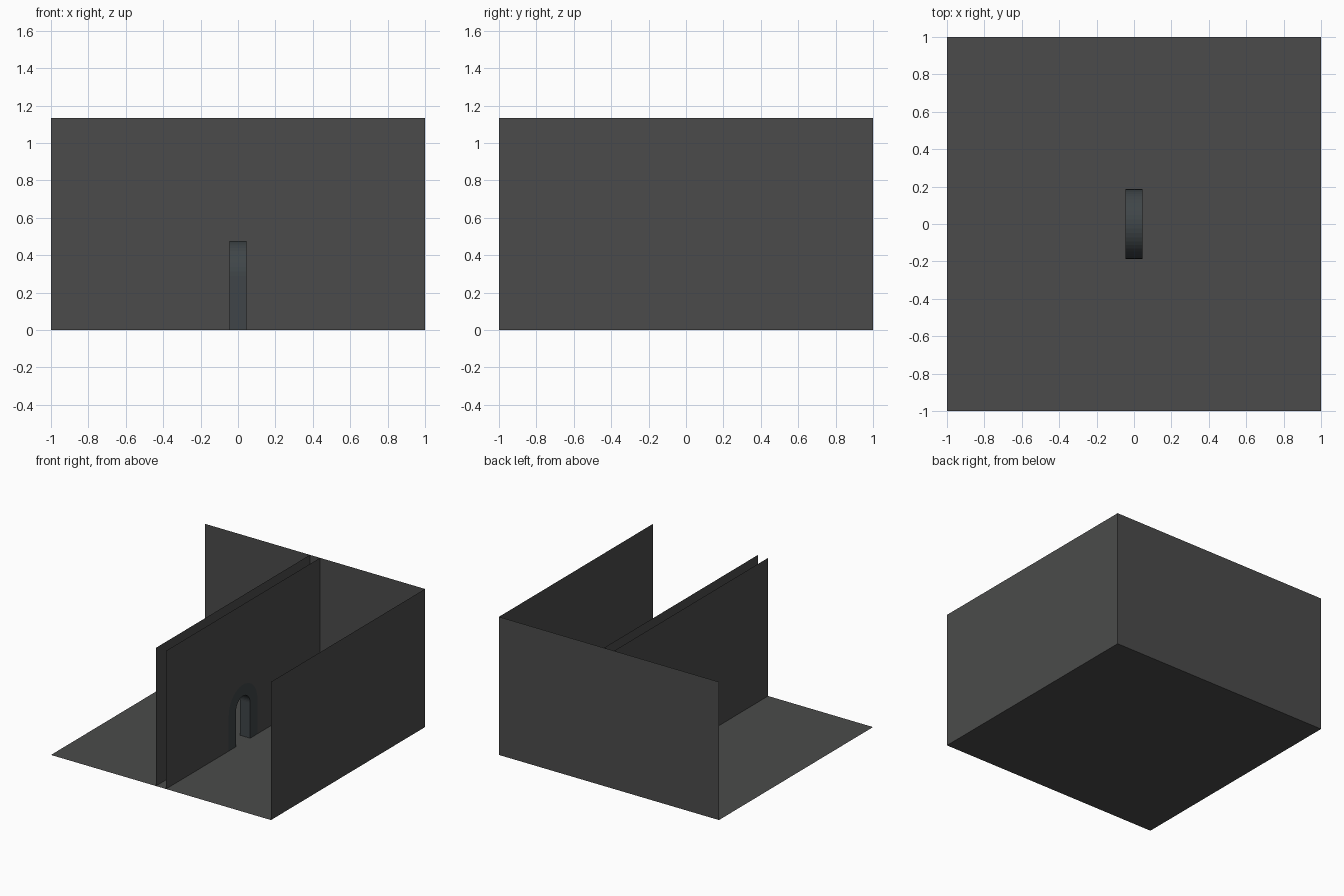
import bpy, bmesh
from math import pi, cos, sin

if "Cube" in bpy.data.objects:
    bpy.data.objects.remove(bpy.data.objects["Cube"])

H = 1.135           # wall height
T = 0.046           # half thickness of the dividing wall
SPRING = 0.29       # height where the arch starts curving
R_OUT, R_IN = 0.186, 0.092
SEG = 24


def material(name, rgb):
    m = bpy.data.materials.new(name)
    m.diffuse_color = (*rgb, 1)
    m.use_nodes = True
    m.node_tree.nodes["Principled BSDF"].inputs["Base Color"].default_value = m.diffuse_color
    return m


plaster = material("dark_plaster", (0.07, 0.071, 0.07))
stone = material("dark_stone", (0.05, 0.06, 0.065))


def make(name, faces, mat):
    bm = bmesh.new()
    for f in faces:
        bm.faces.new([bm.verts.new(p) for p in f])
    bmesh.ops.remove_doubles(bm, verts=bm.verts, dist=1e-5)
    me = bpy.data.meshes.new(name)
    bm.to_mesh(me)
    bm.free()
    me.materials.append(mat)
    ob = bpy.data.objects.new(name, me)
    bpy.context.collection.objects.link(ob)
    return ob


def arch(r):
    """Arch outline (y, z) from the left foot over the top to the right foot."""
    curve = [(-r * cos(pi * i / SEG), SPRING + r * sin(pi * i / SEG))
             for i in range(SEG + 1)]
    return [(-r, 0)] + curve + [(r, 0)]


# Floor and the two outer walls, single sheets
make("floor", [[(-1, -1, 0), (1, -1, 0), (1, 1, 0), (-1, 1, 0)]], plaster)
make("back_wall", [[(-1, 1, 0), (-1, 1, H), (1, 1, H), (1, 1, 0)]], plaster)
make("right_wall", [[(1, -1, 0), (1, 1, 0), (1, 1, H), (1, -1, H)]], plaster)

# Dividing wall: two sheets with an arched opening
outline = [(-1, 0)] + arch(R_OUT) + [(1, 0), (1, H), (-1, H)]
for name, x, step in (("divider_right_face", T, 1), ("divider_left_face", -T, -1)):
    make(name, [[(x, y, z) for y, z in outline][::step]], plaster)

# Thick arched door surround filling the opening
outer, inner = arch(R_OUT), arch(R_IN)
faces = []
for i in range(len(outer) - 1):
    (a, b), (c, d) = outer[i:i + 2], inner[i:i + 2]
    faces += [
        [(T, *a), (T, *c), (T, *d), (T, *b)],
        [(-T, *a), (-T, *b), (-T, *d), (-T, *c)],
        [(-T, *a), (T, *a), (T, *b), (-T, *b)],
        [(T, *c), (-T, *c), (-T, *d), (T, *d)],
    ]
make("door_arch", faces, stone)
